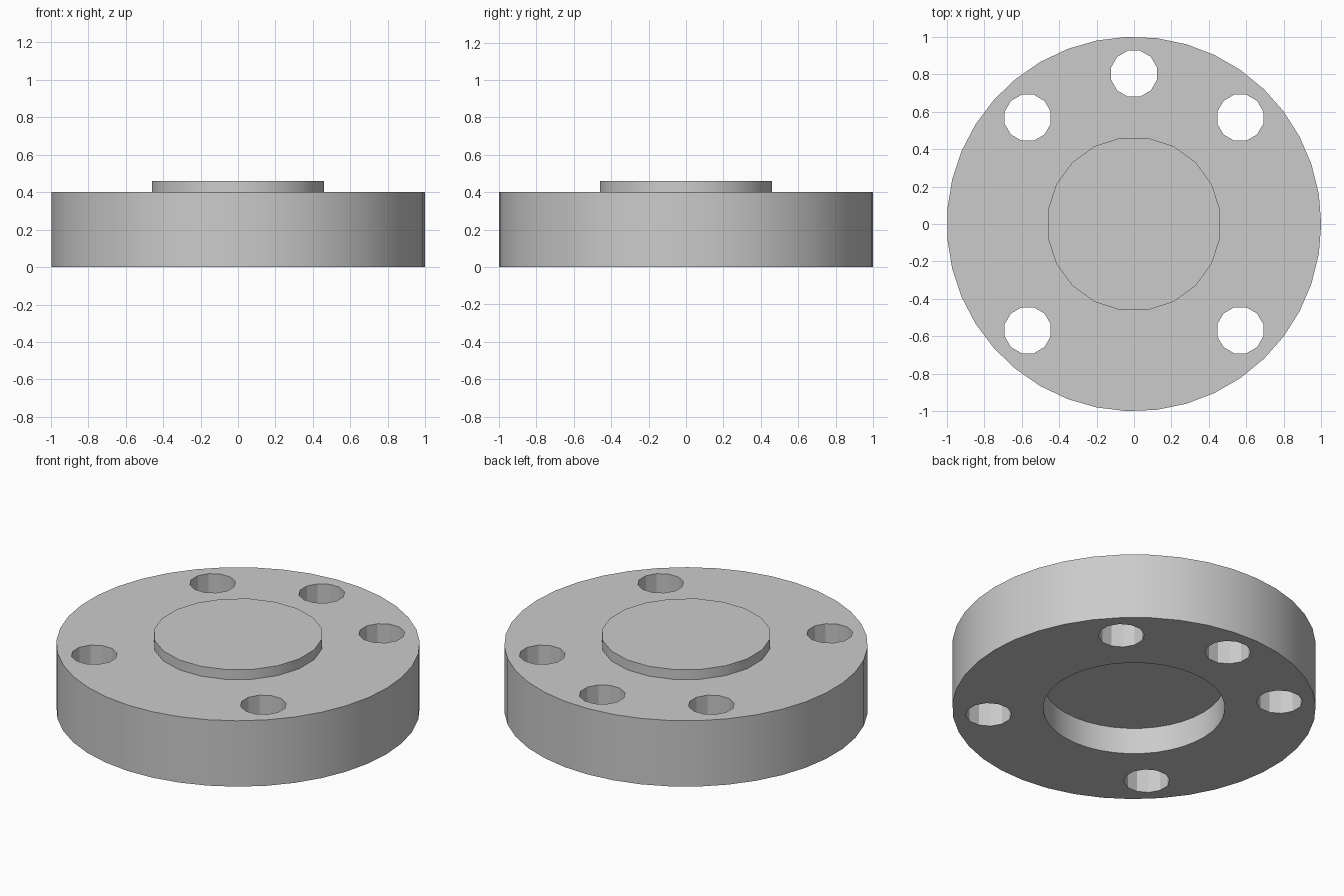
import bpy
import math

if "Cube" in bpy.data.objects:
    bpy.data.objects.remove(bpy.data.objects["Cube"], do_unlink=True)

# One plain metal colour
metal = bpy.data.materials.new("grey_metal")
metal.use_nodes = True
grey = (0.6, 0.6, 0.6, 1)
metal.diffuse_color = grey
metal.node_tree.nodes["Principled BSDF"].inputs["Base Color"].default_value = grey


def cylinder(name, radius, z0, z1, sides, x=0, y=0, first=0):
    """Cylinder between two heights, with its first vertex at angle `first` from +x."""
    bpy.ops.mesh.primitive_cylinder_add(vertices=sides, radius=radius, depth=z1 - z0,
                                        location=(x, y, (z0 + z1) / 2),
                                        rotation=(0, 0, first - math.pi / 2))
    ob = bpy.context.object
    bpy.ops.object.transform_apply(location=True, rotation=True, scale=True)
    ob.name = name
    ob.data.materials.append(metal)
    return ob


def combine(target, tool, operation):
    """Apply a boolean and discard the helper."""
    tool.hide_render = True
    mod = target.modifiers.new(tool.name, 'BOOLEAN')
    mod.operation = operation
    mod.solver = 'EXACT'
    mod.object = tool
    bpy.context.view_layer.objects.active = target
    bpy.ops.object.modifier_apply(modifier=mod.name)
    bpy.data.objects.remove(tool, do_unlink=True)


# Disc body with a raised centre boss
flange = cylinder("flange_disc", 1, 0, 0.4, 39)
combine(flange, cylinder("centre_boss", 0.466, 0.3, 0.46, 20, first=math.radians(9)), 'UNION')

# Shallow round recess underneath
combine(flange, cylinder("recess_cutter", 0.5, -0.1, 0.16, 40), 'DIFFERENCE')

# Five bolt holes: four on the diagonals, one at the back
for angle in (45, 90, 135, 225, 315):
    a = math.radians(angle)
    hole = cylinder("bolt_hole_cutter", 0.127, -0.1, 0.6, 12,
                    0.803 * math.cos(a), 0.803 * math.sin(a), math.radians(15))
    combine(flange, hole, 'DIFFERENCE')

# Smooth round walls, sharp rims and faceted holes
bpy.ops.object.select_all(action='DESELECT')
flange.select_set(True)
bpy.context.view_layer.objects.active = flange
bpy.ops.object.shade_smooth_by_angle(angle=math.radians(25))
